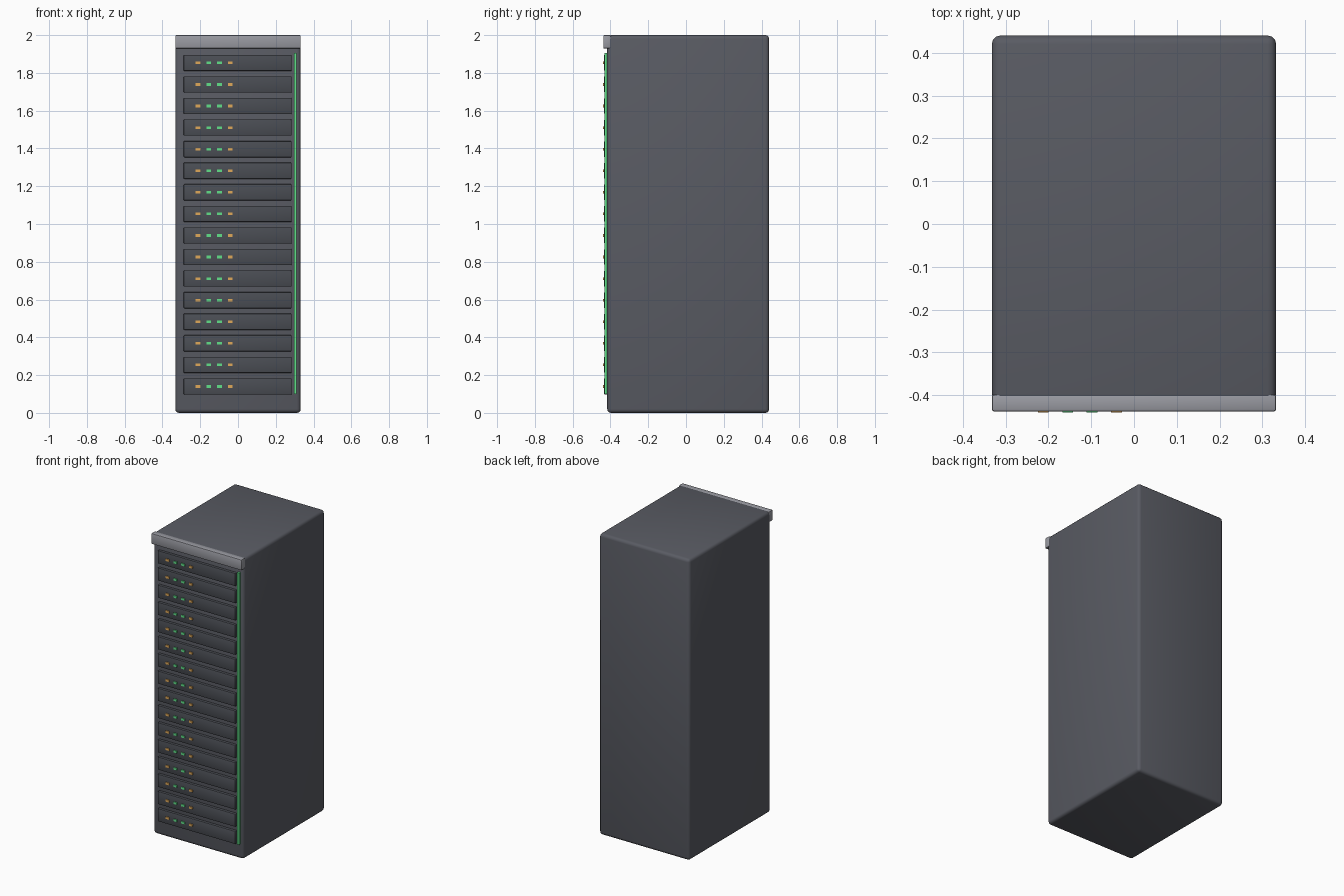
import bpy

if "Cube" in bpy.data.objects:
    bpy.data.objects.remove(bpy.data.objects["Cube"])


def material(name, rgb):
    m = bpy.data.materials.new(name)
    m.diffuse_color = (*rgb, 1)
    m.use_nodes = True
    m.node_tree.nodes["Principled BSDF"].inputs["Base Color"].default_value = m.diffuse_color
    return m


BODY = material("dark_grey", (0.10, 0.105, 0.125))
PANEL = material("charcoal", (0.07, 0.076, 0.09))
TRIM = material("light_grey", (0.32, 0.325, 0.36))
GREEN = material("green", (0.12, 0.75, 0.25))
AMBER = material("amber", (0.75, 0.40, 0.10))


def box(name, x, y, z, mat, bevel=0.0, segments=2):
    """Box from (min, max) ranges, with optional rounded edges."""
    bpy.ops.mesh.primitive_cube_add(size=1, location=[sum(r) / 2 for r in (x, y, z)])
    ob = bpy.context.object
    ob.name = name
    ob.scale = [r[1] - r[0] for r in (x, y, z)]
    bpy.ops.object.transform_apply(location=False, rotation=False, scale=True)
    ob.data.materials.append(mat)
    if bevel:
        mod = ob.modifiers.new("rounded_edges", 'BEVEL')
        mod.width = bevel
        mod.segments = segments
        bpy.ops.object.modifier_apply(modifier=mod.name)
        bpy.ops.object.shade_smooth_by_angle()
    return ob


# Cabinet and top trim
box("cabinet", (-0.332, 0.332), (-0.417, 0.44), (0, 2), BODY, 0.02, 3)
box("top_trim", (-0.332, 0.332), (-0.438, -0.398), (1.929, 2), TRIM, 0.006)

# Vertical light strip on the front
box("light_strip", (0.296, 0.311), (-0.432, -0.41), (0.10, 1.905), GREEN)

# Stack of server units, each with four indicator lights
ROWS, FIRST, PITCH = 16, 0.14, 0.1142
for i in range(ROWS):
    z = FIRST + PITCH * i
    box(f"server_unit_{i + 1}", (-0.288, 0.284), (-0.434, -0.41),
        (z - 0.043, z + 0.043), PANEL, 0.005)
    for j, mat in enumerate((AMBER, GREEN, GREEN, AMBER)):
        x = -0.212 + 0.057 * j
        box(f"indicator_{i + 1}_{j + 1}", (x - 0.0125, x + 0.0125),
            (-0.44, -0.43), (z - 0.007, z + 0.007), mat)
